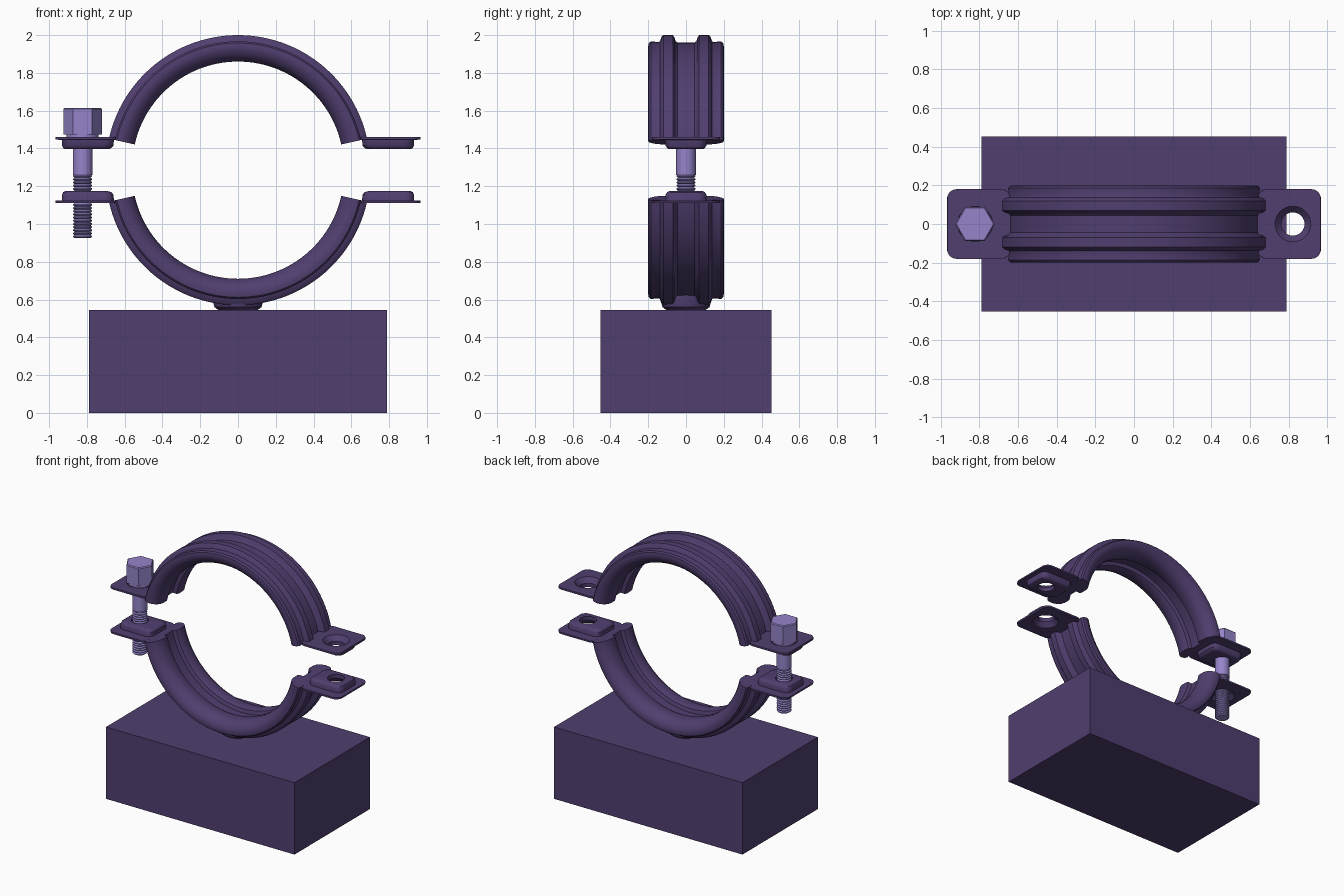
import bpy, bmesh, math
from math import cos, sin, pi, radians

cube = bpy.data.objects.get("Cube")
if cube:
    bpy.data.objects.remove(cube, do_unlink=True)


def srgb(*rgb):
    return tuple(((c / 255 + 0.055) / 1.055) ** 2.4 for c in rgb) + (1.0,)


def material(name, colour):
    m = bpy.data.materials.new(name)
    m.use_nodes = True
    m.diffuse_color = colour
    bsdf = next(n for n in m.node_tree.nodes if n.type == 'BSDF_PRINCIPLED')
    bsdf.inputs["Base Color"].default_value = colour
    bsdf.inputs["Roughness"].default_value = 0.6
    return m


DARK = material("dark purple", srgb(80, 62, 111))
LIGHT = material("light purple", srgb(150, 132, 202))


def loft(name, rings, mat, closed=False, wrap=True, caps=True, angle=35):
    """Skin a list of point rings; closed joins the last ring to the first."""
    bm = bmesh.new()
    vs = [[bm.verts.new(p) for p in ring] for ring in rings]
    n = len(rings[0])
    for i in range(len(vs) if closed else len(vs) - 1):
        a, b = vs[i], vs[(i + 1) % len(vs)]
        for j in range(n if wrap else n - 1):
            k = (j + 1) % n
            bm.faces.new((a[j], a[k], b[k], b[j]))
    if caps and not closed:
        bm.faces.new(vs[0])
        bm.faces.new(vs[-1])
    bmesh.ops.recalc_face_normals(bm, faces=bm.faces)
    mesh = bpy.data.meshes.new(name)
    bm.to_mesh(mesh)
    bm.free()
    ob = bpy.data.objects.new(name, mesh)
    bpy.context.collection.objects.link(ob)
    mesh.materials.append(mat)
    bpy.ops.object.select_all(action='DESELECT')
    ob.select_set(True)
    bpy.context.view_layer.objects.active = ob
    bpy.ops.object.shade_smooth_by_angle(angle=radians(angle))
    return ob


def circle(cx, r, z, n=40, turn=0.0):
    return [(cx + r * cos(2 * pi * (i + 0.5) / n + turn),
             r * sin(2 * pi * (i + 0.5) / n + turn), z) for i in range(n)]


def rounded(cx, hx, hy, r, z, n=40):
    """Rounded rectangle with the same point count and order as circle()."""
    pts = []
    for i in range(n):
        q = i * 4 // n
        a = q * pi / 2 + (i - q * n / 4) / (n / 4 - 1) * pi / 2
        sx = 1 if q in (0, 3) else -1
        sy = 1 if q < 2 else -1
        pts.append((cx + sx * (hx - r) + r * cos(a),
                    sy * (hy - r) + r * sin(a), z))
    return pts


# Mounting block
loft("mounting_block",
     [[(x * 0.79, y * 0.452, z) for x, y in ((-1, -1), (1, -1), (1, 1), (-1, 1))]
      for z in (0, 0.545)], DARK)

# Round boss between block and lower band
loft("mounting_boss", [circle(0, r, z) for r, z in
                       ((0.105, 0.545), (0.125, 0.56), (0.13, 0.58), (0.13, 0.64))], DARK)

# Half of the band section as (y, radius): outer ridges, rolled edge, inner lips
half = [(0.045, 0.66), (0.055, 0.668), (0.062, 0.69), (0.07, 0.70), (0.12, 0.70),
        (0.13, 0.69), (0.138, 0.667), (0.148, 0.663), (0.185, 0.667), (0.197, 0.658),
        (0.2, 0.642), (0.197, 0.615), (0.175, 0.585), (0.15, 0.568), (0.12, 0.56),
        (0.07, 0.56), (0.055, 0.568), (0.047, 0.595)]
section = half + [(-y, r) for y, r in reversed(half)]

# Both clamp halves: the lower one is the upper one mirrored in height
MID = 1.285
SEGS = 56
START = radians(12.5)
for label, s in (("upper", 1), ("lower", -1)):
    def height(z, s=s):
        return MID + s * (z - MID)

    rings = []
    for i in range(SEGS + 1):
        a = START + (pi - 2 * START) * i / SEGS
        rings.append([(r * cos(a), y, height(1.30 + r * sin(a))) for y, r in section])
    loft(label + "_band", rings, DARK)

    # Bolt flanges: thin plate, pressed boss facing the gap, dished hole
    for side, m in (("left", 1), ("right", -1)):
        shape = [
            rounded(0.802, 0.163, 0.18, 0.05, 1.460),
            rounded(0.802, 0.165, 0.18, 0.05, 1.447),
            rounded(0.795, 0.138, 0.11, 0.05, 1.445),
            rounded(0.795, 0.136, 0.108, 0.05, 1.415),
            rounded(0.798, 0.128, 0.10, 0.045, 1.402),
            rounded(0.802, 0.113, 0.09, 0.04, 1.396),
            circle(0.822, 0.06, 1.396),
            circle(0.822, 0.06, 1.425),
            circle(0.822, 0.07, 1.436),
            circle(0.822, 0.092, 1.460),
        ]
        loft(f"{label}_{side}_flange",
             [[(m * x, y, height(z)) for x, y, z in ring] for ring in shape],
             DARK, closed=True)

# Bolt: hexagonal head, collar, plain shank and thread
BX = -0.823
loft("bolt_head", [circle(BX, r, z, 6, pi / 6) for r, z in
                   ((0.102, 1.475), (0.102, 1.608), (0.096, 1.615))], LIGHT, angle=15)
loft("bolt_collar", [circle(BX, 0.085, z) for z in (1.458, 1.476)], LIGHT)
loft("bolt_shank", [circle(BX, 0.052, z) for z in (1.26, 1.47)], LIGHT)
turns = 20
pitch = (1.262 - 0.925) / turns
thread = []
for i in range(turns):
    z = 0.925 + i * pitch
    thread += [circle(BX, 0.043, z, 28), circle(BX, 0.051, z + pitch * 0.4, 28),
               circle(BX, 0.051, z + pitch * 0.6, 28)]
thread.append(circle(BX, 0.043, 1.262, 28))
loft("bolt_thread", thread, LIGHT)
